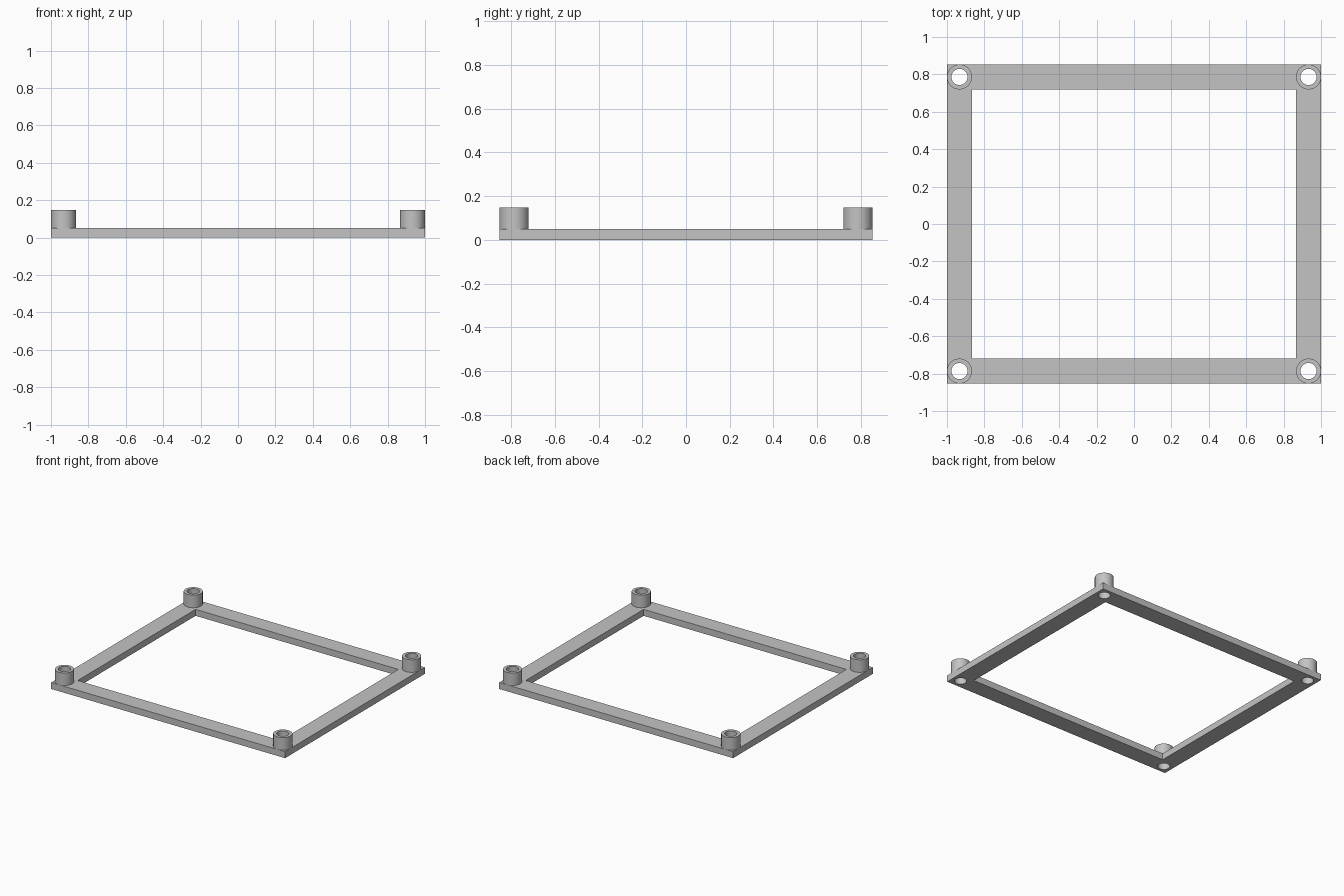
import bpy
import bmesh
from math import cos, sin, tau, radians

if "Cube" in bpy.data.objects:
    bpy.data.objects.remove(bpy.data.objects["Cube"], do_unlink=True)

HALF_X, HALF_Y = 1.0, 0.853
BOSS_R, HOLE_R = 0.0667, 0.043
BAR = 2 * BOSS_R
PLATE_TOP, BOSS_TOP = 0.05, 0.147
SIDES = 64

grey = bpy.data.materials.new("plain grey")
grey.use_nodes = True
colour = (0.55, 0.55, 0.55, 1)
grey.diffuse_color = colour
grey.node_tree.nodes["Principled BSDF"].inputs["Base Color"].default_value = colour


def rectangle(hx, hy):
    return [(-hx, -hy), (hx, -hy), (hx, hy), (-hx, hy)]


def circle(cx, cy, r):
    return [(cx + r * cos(tau * i / SIDES), cy + r * sin(tau * i / SIDES))
            for i in range(SIDES)]


def extruded(name, loops, z0, z1):
    """Fill nested outlines (inner ones become holes) and extrude them."""
    curve = bpy.data.curves.new(name + "_outline", "CURVE")
    curve.dimensions = "2D"
    curve.fill_mode = "BOTH"
    curve.extrude = (z1 - z0) / 2
    for loop in loops:
        spline = curve.splines.new("POLY")
        spline.points.add(len(loop) - 1)
        for point, (x, y) in zip(spline.points, loop):
            point.co = (x, y, 0, 1)
        spline.use_cyclic_u = True
    helper = bpy.data.objects.new(name + "_outline", curve)
    bpy.context.collection.objects.link(helper)
    bpy.context.view_layer.update()
    graph = bpy.context.evaluated_depsgraph_get()
    mesh = bpy.data.meshes.new_from_object(helper.evaluated_get(graph))
    bpy.data.objects.remove(helper, do_unlink=True)
    bpy.data.curves.remove(curve)

    # Weld caps to walls
    bm = bmesh.new()
    bm.from_mesh(mesh)
    bmesh.ops.remove_doubles(bm, verts=bm.verts, dist=0.0001)
    bmesh.ops.translate(bm, verts=bm.verts, vec=(0, 0, (z0 + z1) / 2))
    bmesh.ops.recalc_face_normals(bm, faces=bm.faces)
    bm.to_mesh(mesh)
    bm.free()

    mesh.materials.clear()
    mesh.materials.append(grey)
    obj = bpy.data.objects.new(name, mesh)
    bpy.context.collection.objects.link(obj)
    bpy.ops.object.select_all(action="DESELECT")
    obj.select_set(True)
    bpy.context.view_layer.objects.active = obj
    bpy.ops.object.shade_smooth_by_angle(angle=radians(30))
    return obj


corners = {
    f"{end}_{side}": (sx * (HALF_X - BOSS_R), sy * (HALF_Y - BOSS_R))
    for end, sy in (("front", -1), ("back", 1))
    for side, sx in (("right", -1), ("left", 1))
}

# Flat rectangular frame with a through hole in each corner
extruded("frame",
         [rectangle(HALF_X, HALF_Y), rectangle(HALF_X - BAR, HALF_Y - BAR)]
         + [circle(x, y, HOLE_R) for x, y in corners.values()],
         0, PLATE_TOP)

# Hollow standoff on each corner
for place, (x, y) in corners.items():
    extruded(place + "_standoff", [circle(x, y, BOSS_R), circle(x, y, HOLE_R)],
             PLATE_TOP, BOSS_TOP)
